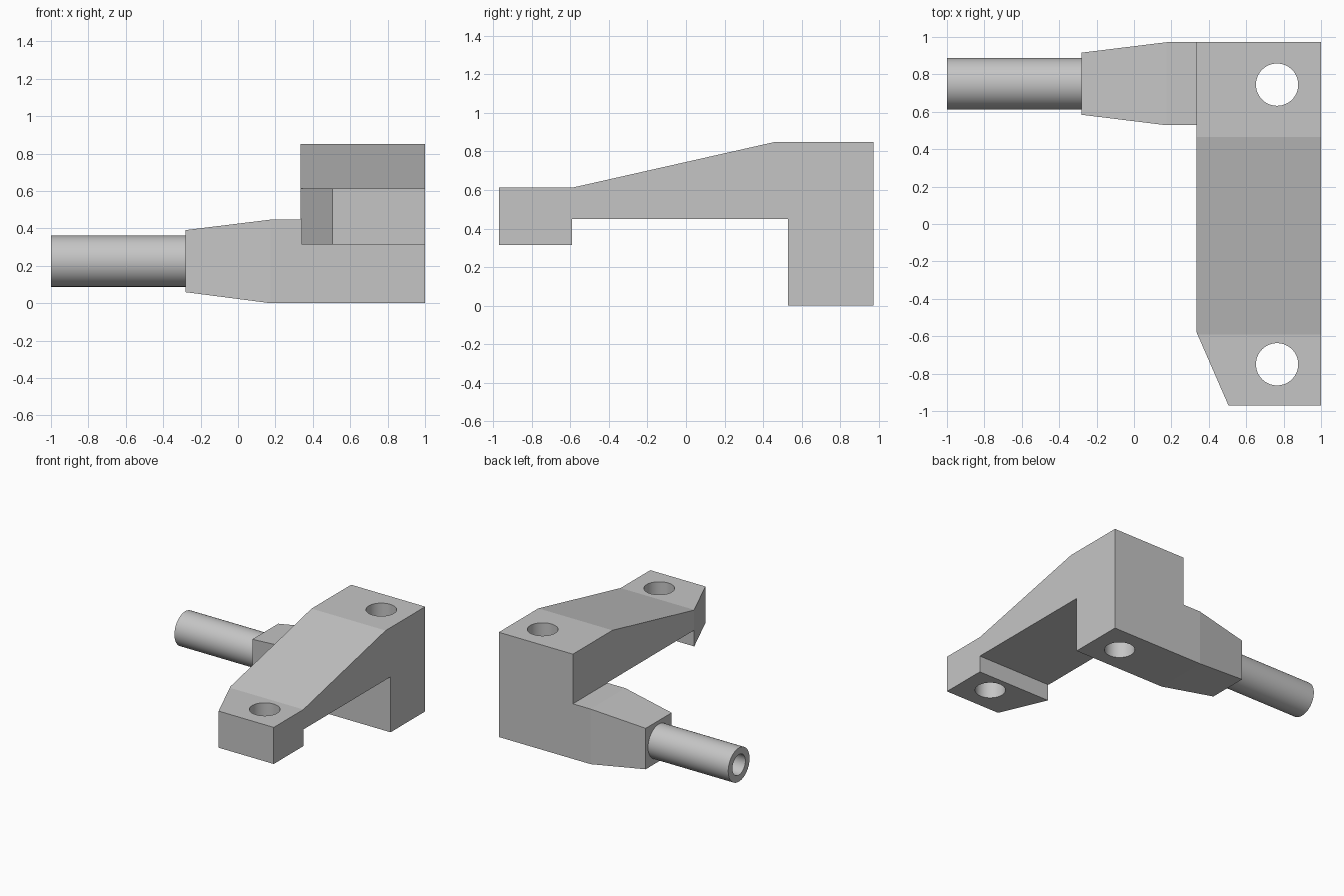
import bpy, bmesh, math
from mathutils import Vector

if "Cube" in bpy.data.objects:
    bpy.data.objects.remove(bpy.data.objects["Cube"], do_unlink=True)

grey = bpy.data.materials.new("machined grey")
grey.use_nodes = True
colour = (0.56, 0.56, 0.56, 1)
grey.diffuse_color = colour
grey.node_tree.nodes["Principled BSDF"].inputs["Base Color"].default_value = colour

AXIS_Y, AXIS_Z = 0.75, 0.225      # centre line of neck and pipe
HALF = 0.222                      # half height of the square neck
INNER, STEP, OUTER = 0.335, -0.28, 1.0


def finish(name, bm):
    bmesh.ops.recalc_face_normals(bm, faces=bm.faces)
    mesh = bpy.data.meshes.new(name)
    bm.to_mesh(mesh)
    bm.free()
    mesh.materials.append(grey)
    obj = bpy.data.objects.new(name, mesh)
    bpy.context.collection.objects.link(obj)
    return obj


def loft(bm, rings):
    """Skin a row of closed rings and cap both ends."""
    rows = [[bm.verts.new(p) for p in ring] for ring in rings]
    for a, b in zip(rows, rows[1:]):
        for i in range(len(a)):
            j = (i + 1) % len(a)
            bm.faces.new((a[i], a[j], b[j], b[i]))
    bm.faces.new(rows[0])
    bm.faces.new(rows[-1])


def rod(name, start, end, radius):
    """Cylinder between two points."""
    start, end = Vector(start), Vector(end)
    bpy.ops.mesh.primitive_cylinder_add(
        vertices=64, radius=radius, depth=(end - start).length,
        location=(start + end) / 2,
        rotation=(end - start).to_track_quat('Z', 'Y').to_euler())
    obj = bpy.context.object
    obj.name = name
    obj.data.materials.append(grey)
    return obj


def combine(target, tool, operation):
    """Apply a boolean, then remove the tool."""
    mod = target.modifiers.new(operation.title(), 'BOOLEAN')
    mod.operation, mod.solver, mod.object = operation, 'EXACT', tool
    bpy.ops.object.select_all(action='DESELECT')
    bpy.context.view_layer.objects.active = target
    target.select_set(True)
    bpy.ops.object.modifier_apply(modifier=mod.name)
    bpy.data.objects.remove(tool, do_unlink=True)


# Arm and post: side profile pushed across the width, front inner corner cut off
profile = [(-0.97, 0.315), (-0.59, 0.315), (-0.59, 0.45), (0.528, 0.45),
           (0.528, 0), (0.972, 0), (0.972, 0.85), (0.465, 0.85),
           (-0.59, 0.612), (-0.97, 0.612)]
bm = bmesh.new()
loft(bm, [[(x, y, z) for y, z in profile] for x in (INNER, OUTER)])
bmesh.ops.bisect_plane(bm, geom=bm.verts[:] + bm.edges[:] + bm.faces[:],
                       plane_co=(INNER, -0.58, 0), plane_no=(-0.39, -0.17, 0),
                       clear_outer=True)
bmesh.ops.holes_fill(bm, edges=[e for e in bm.edges if e.is_boundary])
bracket = finish("bracket_arm", bm)

# Tapered square neck
bm = bmesh.new()
loft(bm, [[(x, AXIS_Y + a * h, max(0, AXIS_Z + b * h))
           for a, b in ((-1, -1), (1, -1), (1, 1), (-1, 1))]
          for x, h in ((STEP, 0.166), (0.175, HALF), (INNER + 0.05, HALF))])
for v in bm.verts:
    if v.co.z < 0.01:
        v.co.z = 0
combine(bracket, finish("neck", bm), 'UNION')

# Upright bolt holes
for y in (0.745, -0.75):
    combine(bracket, rod("bolt_hole", (0.765, y, -0.2), (0.765, y, 1.1), 0.113), 'DIFFERENCE')

# Hollow pipe, its bore running on to the rear bolt hole
pipe = rod("pipe", (-1, AXIS_Y, AXIS_Z), (STEP, AXIS_Y, AXIS_Z), 0.137)
for part in (pipe, bracket):
    bore = rod("bore", (-1.1, AXIS_Y, AXIS_Z), (0.765, AXIS_Y, AXIS_Z), 0.083)
    combine(part, bore, 'DIFFERENCE')

# Round walls smooth, machined edges crisp
for part in (pipe, bracket):
    bpy.ops.object.select_all(action='DESELECT')
    part.select_set(True)
    bpy.context.view_layer.objects.active = part
    bpy.ops.object.shade_smooth_by_angle(angle=math.radians(6))
